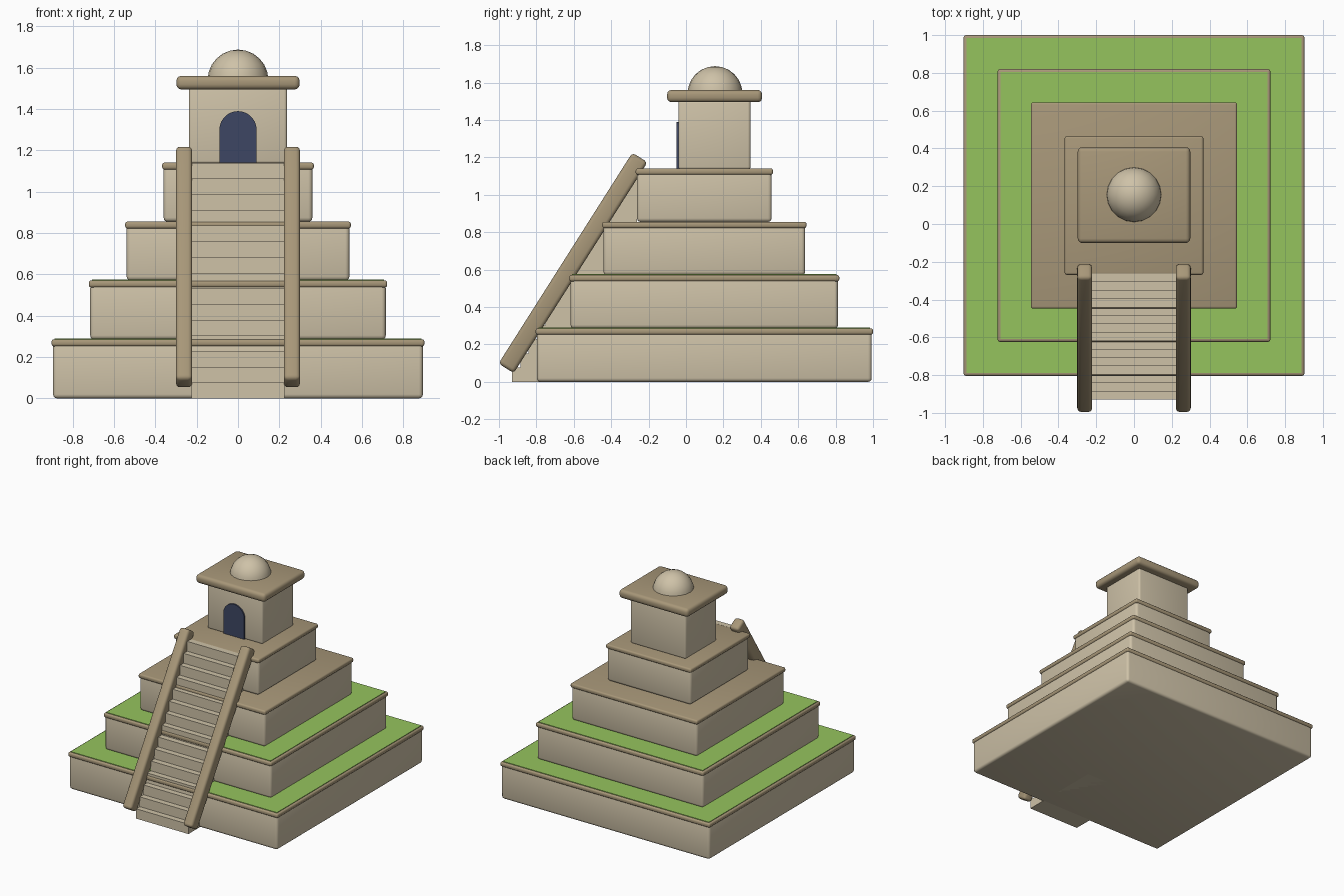
import bpy, bmesh, math
from mathutils import Matrix, Vector

if "Cube" in bpy.data.objects:
    bpy.data.objects.remove(bpy.data.objects["Cube"])


def material(name, rgb):
    m = bpy.data.materials.new(name)
    m.diffuse_color = (*rgb, 1)
    m.use_nodes = True
    m.node_tree.nodes["Principled BSDF"].inputs["Base Color"].default_value = m.diffuse_color
    return m


STONE = material("pale stone", (0.62, 0.54, 0.39))
TRIM = material("brown trim stone", (0.39, 0.31, 0.19))
GRASS = material("grass green", (0.30, 0.55, 0.11))
DARK = material("dark blue doorway", (0.048, 0.062, 0.125))


def finish(name, bm, mat, angle=40):
    bmesh.ops.recalc_face_normals(bm, faces=bm.faces)
    mesh = bpy.data.meshes.new(name)
    bm.to_mesh(mesh)
    bm.free()
    mesh.materials.append(mat)
    ob = bpy.data.objects.new(name, mesh)
    bpy.context.collection.objects.link(ob)
    bpy.ops.object.select_all(action='DESELECT')
    ob.select_set(True)
    bpy.context.view_layer.objects.active = ob
    bpy.ops.object.shade_smooth_by_angle(angle=math.radians(angle))
    return ob


def box(name, centre, size, mat, bevel=0.0, tilt=0.0):
    """Rounded box, optionally tilted about x."""
    bm = bmesh.new()
    bmesh.ops.create_cube(bm, size=1)
    bmesh.ops.scale(bm, vec=size, verts=bm.verts)
    if bevel:
        bmesh.ops.bevel(bm, geom=bm.edges[:], offset=bevel, segments=3,
                        profile=0.5, affect='EDGES')
    bm.transform(Matrix.Translation(centre) @ Matrix.Rotation(tilt, 4, 'X'))
    return finish(name, bm, mat)


def prism(name, points, direction, mat):
    """Extrude a closed outline along a direction."""
    bm = bmesh.new()
    face = bm.faces.new([bm.verts.new(p) for p in points])
    out = bmesh.ops.extrude_face_region(bm, geom=[face])
    moved = [v for v in out["geom"] if isinstance(v, bmesh.types.BMVert)]
    bmesh.ops.translate(bm, vec=Vector(direction), verts=moved)
    return finish(name, bm, mat, 30)


# Four stepped tiers, each with a trim slab; the lower two carry grass
TIER_H = 0.285
TIER_Y = 0.098
for i, half in enumerate((0.902, 0.722, 0.546, 0.367)):
    z = i * TIER_H
    body = 2 * (half - 0.007)
    top = z + TIER_H
    box(f"tier_{i + 1}", (0, TIER_Y, z + 0.135), (body, body, 0.27), STONE, 0.02)
    box(f"tier_trim_{i + 1}", (0, TIER_Y, top - 0.016),
        (2 * half, 2 * half, 0.034), TRIM, 0.012)
    if i < 2:
        g = 2 * (half - 0.015)
        box(f"grass_{i + 1}", (0, TIER_Y, top + 0.001), (g, g, 0.009), GRASS)

# Temple with roof slab and dome
TOP = 4 * TIER_H
box("temple", (0, 0.152, TOP + 0.18), (0.476, 0.386, 0.37), STONE, 0.015)
box("temple_roof", (0, 0.153, 1.528), (0.596, 0.508, 0.066), TRIM, 0.024)

bm = bmesh.new()
bmesh.ops.create_uvsphere(bm, u_segments=20, v_segments=12, radius=0.147)
bmesh.ops.bisect_plane(bm, geom=bm.verts[:] + bm.edges[:] + bm.faces[:],
                       plane_co=(0, 0, 0), plane_no=(0, 0, 1), clear_inner=True)
bmesh.ops.translate(bm, vec=(0, 0.155, 1.541), verts=bm.verts)
finish("dome", bm, STONE)

# Arched doorway plate
R = 0.09
arch = [(-R, -0.052, TOP), (R, -0.052, TOP)]
arch += [(R * math.cos(a), -0.052, 1.30 + R * math.sin(a))
         for a in (math.pi * k / 14 for k in range(15))]
prism("doorway", arch, (0, 0.02, 0), DARK)

# Staircase: one stepped profile extruded across
STEPS = 15
RUN, RISE = 0.667 / STEPS, TOP / STEPS
Y0 = -0.93
W = 0.225
profile = [(-W, Y0, 0)]
for i in range(STEPS):
    y, z = Y0 + i * RUN, (i + 1) * RISE
    profile += [(-W, y, z), (-W, y + RUN, z)]
profile.append((-W, Y0 + STEPS * RUN, 0))
prism("staircase", profile, (2 * W, 0, 0), STONE)

# Sloping side rails
for side, label in ((-1, "left"), (1, "right")):
    box(f"stair_rail_{label}", (side * 0.261, -0.604, 0.636),
        (0.079, 1.335, 0.096), TRIM, 0.02, math.radians(57.6))
